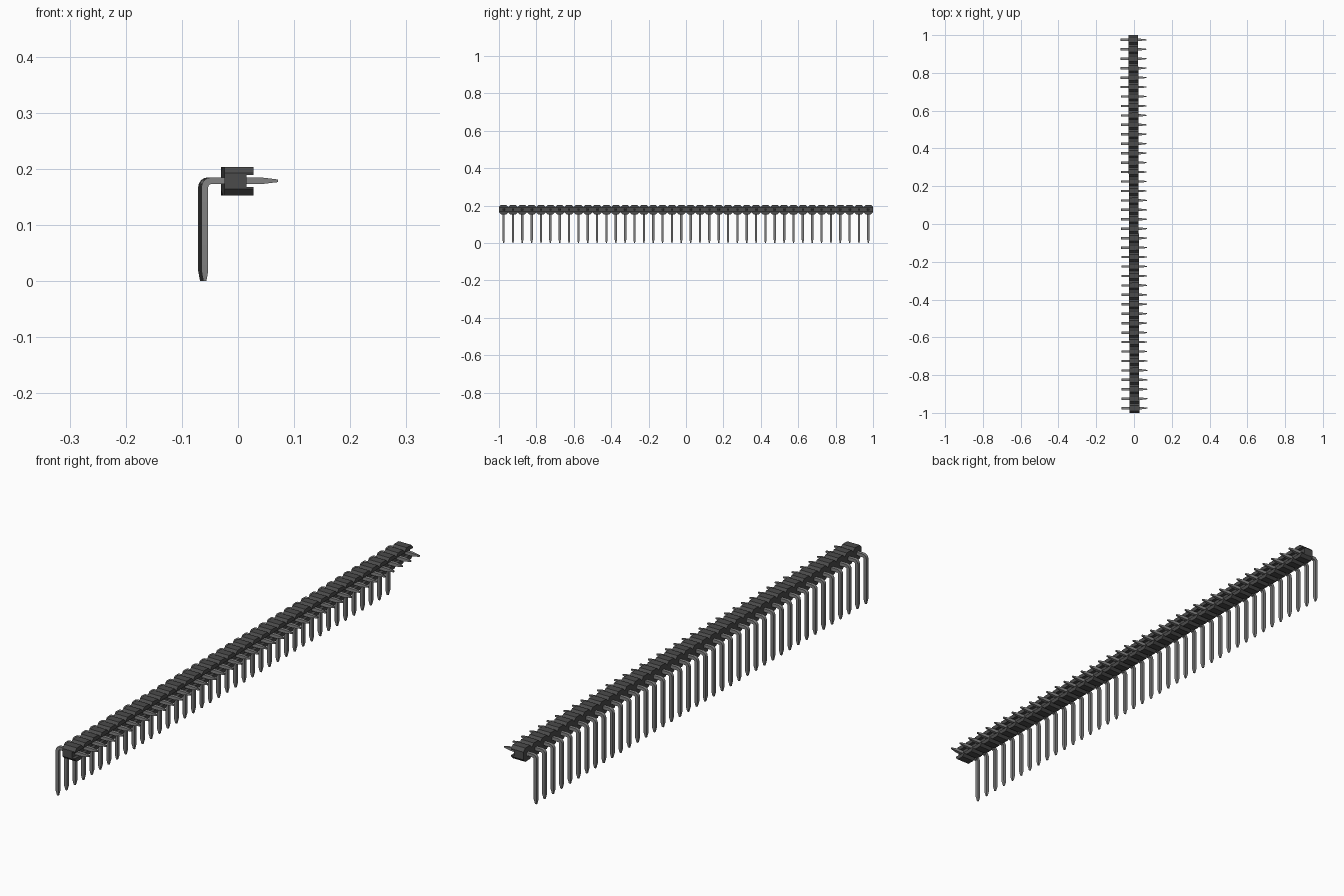
import bpy, bmesh, math
from mathutils import Matrix

cube = bpy.data.objects.get("Cube")
if cube:
    bpy.data.objects.remove(cube, do_unlink=True)

COUNT, PITCH = 40, 0.05
PIN_Z, HALF = 0.179, 0.006
YAW = Matrix.Rotation(0.003, 4, 'Z')


def material(name, rgb):
    m = bpy.data.materials.new(name)
    m.use_nodes = True
    m.diffuse_color = (*rgb, 1)
    m.node_tree.nodes["Principled BSDF"].inputs["Base Color"].default_value = (*rgb, 1)
    return m


def finish(name, bm, mat):
    bmesh.ops.recalc_face_normals(bm, faces=bm.faces)
    bm.transform(YAW)
    mesh = bpy.data.meshes.new(name)
    bm.to_mesh(mesh)
    bm.free()
    mesh.materials.append(mat)
    obj = bpy.data.objects.new(name, mesh)
    bpy.context.collection.objects.link(obj)
    return obj


def loft(bm, rings):
    """Skin closed rings of points and cap both ends."""
    rows = [[bm.verts.new(p) for p in ring] for ring in rings]
    n = len(rows[0])
    for a, b in zip(rows, rows[1:]):
        for i in range(n):
            j = (i + 1) % n
            bm.faces.new((a[i], a[j], b[j], b[i]))
    bm.faces.new(rows[0])
    bm.faces.new(rows[-1])


black = material("black plastic", (0.07, 0.07, 0.07))
metal = material("grey metal", (0.23, 0.23, 0.23))
ys = [(i - (COUNT - 1) / 2) * PITCH for i in range(COUNT)]

# Housing: a row of octagonal blocks along the pin axis, made as one outline
X0, X1, XN = -0.027, 0.025, 0.0125      # back, front, channel floor
BOT, TOP, CH = 0.153, 0.204, 0.011      # bottom, top, corner chamfer
GAP0, GAP1 = 0.168, 0.189               # channel along the front


def slab(bm, x0, x1, profile):
    loft(bm, [[(x, y, z) for y, z in profile] for x in (x0, x1)])


def outline(low, high, chamfer_low, chamfer_high):
    """Scalloped strip outline in the y-z plane."""
    h = PITCH / 2
    lower, upper = [], []
    for y in ys:
        if chamfer_low:
            lower += [(y - h, low + CH), (y - h + CH, low), (y + h - CH, low)]
        if chamfer_high:
            upper += [(y - h, high - CH), (y - h + CH, high), (y + h - CH, high)]
    lower += [(1, low + CH)] if chamfer_low else [(-1, low), (1, low)]
    upper += [(1, high - CH)] if chamfer_high else [(-1, high), (1, high)]
    return lower + upper[::-1]


bm = bmesh.new()
slab(bm, X0, XN, outline(BOT, TOP, True, True))
slab(bm, XN, X1, outline(BOT, GAP0, True, False))
slab(bm, XN, X1, outline(GAP1, TOP, False, True))
finish("housing", bm, black)

# Pins: square wire swept from the leg tip, round the bend, to the contact tip
LEG_X, BEND, TIP = -0.062, 0.011, 0.068
path = [(LEG_X, 0.0, 0.0, 0.45), (LEG_X, 0.018, 0.0, 1.0)]
for k in range(5):
    a = math.radians(90 * k / 4)
    path.append((LEG_X + BEND * (1 - math.cos(a)), PIN_Z - BEND * (1 - math.sin(a)), a, 1.0))
path += [(TIP - 0.03, PIN_Z, math.pi / 2, 1.0), (TIP, PIN_Z, math.pi / 2, 0.4)]

bm = bmesh.new()
for y in ys:
    rings = []
    for x, z, a, s in path:
        r = HALF * s
        nx, nz = math.cos(a) * r, -math.sin(a) * r
        rings.append([(x + nx, y - r, z + nz), (x + nx, y + r, z + nz),
                      (x - nx, y + r, z - nz), (x - nx, y - r, z - nz)])
    loft(bm, rings)
pins = finish("pins", bm, metal)
bpy.ops.object.select_all(action='DESELECT')
bpy.context.view_layer.objects.active = pins
pins.select_set(True)
bpy.ops.object.shade_smooth_by_angle(angle=math.radians(30))
